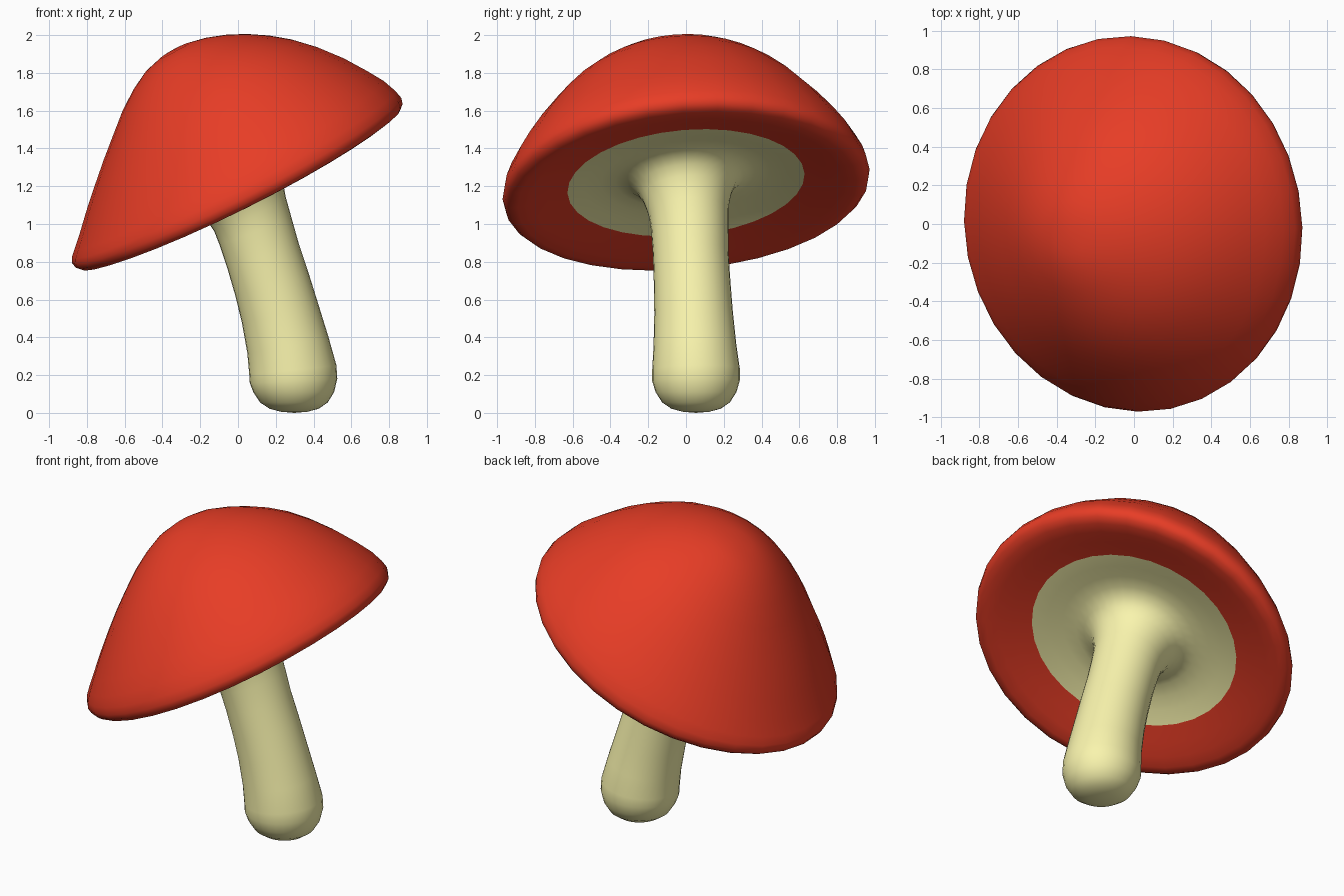
import bpy, bmesh, math
from mathutils import Vector

if "Cube" in bpy.data.objects:
    bpy.data.objects.remove(bpy.data.objects["Cube"])

SEG = 32
UP = Vector((0, 0, 1))
CAP_AXIS = Vector((-0.475, -0.09, 1)).normalized()
CAP_ORIGIN = Vector((0, 0, 1.215))


def material(name, color):
    m = bpy.data.materials.new(name)
    m.diffuse_color = color
    m.use_nodes = True
    m.node_tree.nodes["Principled BSDF"].inputs["Base Color"].default_value = m.diffuse_color
    return m


def loft(name, rings, mat):
    """Skin rings of (centre, axis, radius, heights at right, side, left)."""
    bm = bmesh.new()
    loops = []
    for centre, axis, radius, (right, side, left) in rings:
        q = UP.rotation_difference(axis)
        loop = []
        for i in range(1 if radius == 0 else SEG):
            a = 2 * math.pi * i / SEG
            c = math.cos(a)
            h = side + (right - left) / 2 * c + ((right + left) / 2 - side) * c * c
            p = Vector((radius * c, radius * math.sin(a), h))
            loop.append(bm.verts.new(Vector(centre) + q @ p))
        loops.append(loop)
    for a, b in zip(loops, loops[1:]):
        for i in range(SEG):
            j = (i + 1) % SEG
            if len(a) == 1:
                bm.faces.new((a[0], b[i], b[j]))
            else:
                bm.faces.new((a[i], b[i], b[j], a[j]))
    bmesh.ops.recalc_face_normals(bm, faces=bm.faces)
    # cap and stem are open at their shared seam, so check orientation
    if bm.calc_volume(signed=True) < 0:
        bmesh.ops.reverse_faces(bm, faces=bm.faces)
    for f in bm.faces:
        f.smooth = True
    me = bpy.data.meshes.new(name)
    bm.to_mesh(me)
    bm.free()
    ob = bpy.data.objects.new(name, me)
    me.materials.append(mat)
    bpy.context.collection.objects.link(ob)


# Cap: lopsided dome, rounded rim and red underside band
SEAM = (.015, 0, -.008)
dome = [(0, .785, .785, .785), (.09, .785, .783, .776), (.19, .766, .762, .744),
        (.29, .735, .72, .685), (.39, .69, .668, .608), (.49, .633, .603, .513),
        (.59, .562, .523, .417), (.69, .472, .422, .315), (.79, .36, .305, .21),
        (.87, .25, .2, .12), (.93, .16, .11, .057), (.963, .085, .042, .022),
        (.975, .04, -.005, -.005), (.968, .008, -.037, -.035), (.945, -.015, -.06, -.056),
        (.9, -.027, -.064, -.06), (.83, -.02, -.05, -.052), (.74, -.003, -.026, -.034),
        (.63, *SEAM)]
loft("cap", [(CAP_ORIGIN, CAP_AXIS, r, h) for r, *h in dome],
     material("red", (.8, .046, .019, 1)))

# Stem: pale underside flowing into the trunk (radius, depth, sideways shift)
flare = [(.54, .02, 0), (.45, .036, 0), (.37, .04, 0), (.31, .025, 0),
         (.265, -.012, -.003), (.238, -.065, -.006), (.222, -.12, -.01), (.21, -.18, -.014)]
stem = [(CAP_ORIGIN, CAP_AXIS, .63, SEAM)]
for r, w, dx in flare:
    stem.append((CAP_ORIGIN + CAP_AXIS * w + Vector((dx, 0, 0)), CAP_AXIS, r, (0, 0, 0)))

# Trunk and rounded foot (x, y, z, axis slope, radius)
trunk = [(.09, .02, .97, -.38, .204), (.13, .025, .84, -.32, .2), (.18, .033, .68, -.29, .203),
         (.222, .04, .53, -.25, .208), (.264, .047, .36, -.2, .219), (.29, .053, .23, -.1, .232),
         (.294, .053, .17, -.05, .232), (.295, .053, .11, 0, .214), (.296, .053, .055, 0, .179),
         (.297, .053, .022, 0, .13), (.298, .053, .006, 0, .07), (.298, .053, 0, 0, 0)]
for x, y, z, slope, r in trunk:
    stem.append(((x, y, z), Vector((slope, slope * .15, 1)).normalized(), r, (0, 0, 0)))
loft("stem", stem[::-1], material("pale_yellow", (.95, .91, .42, 1)))
